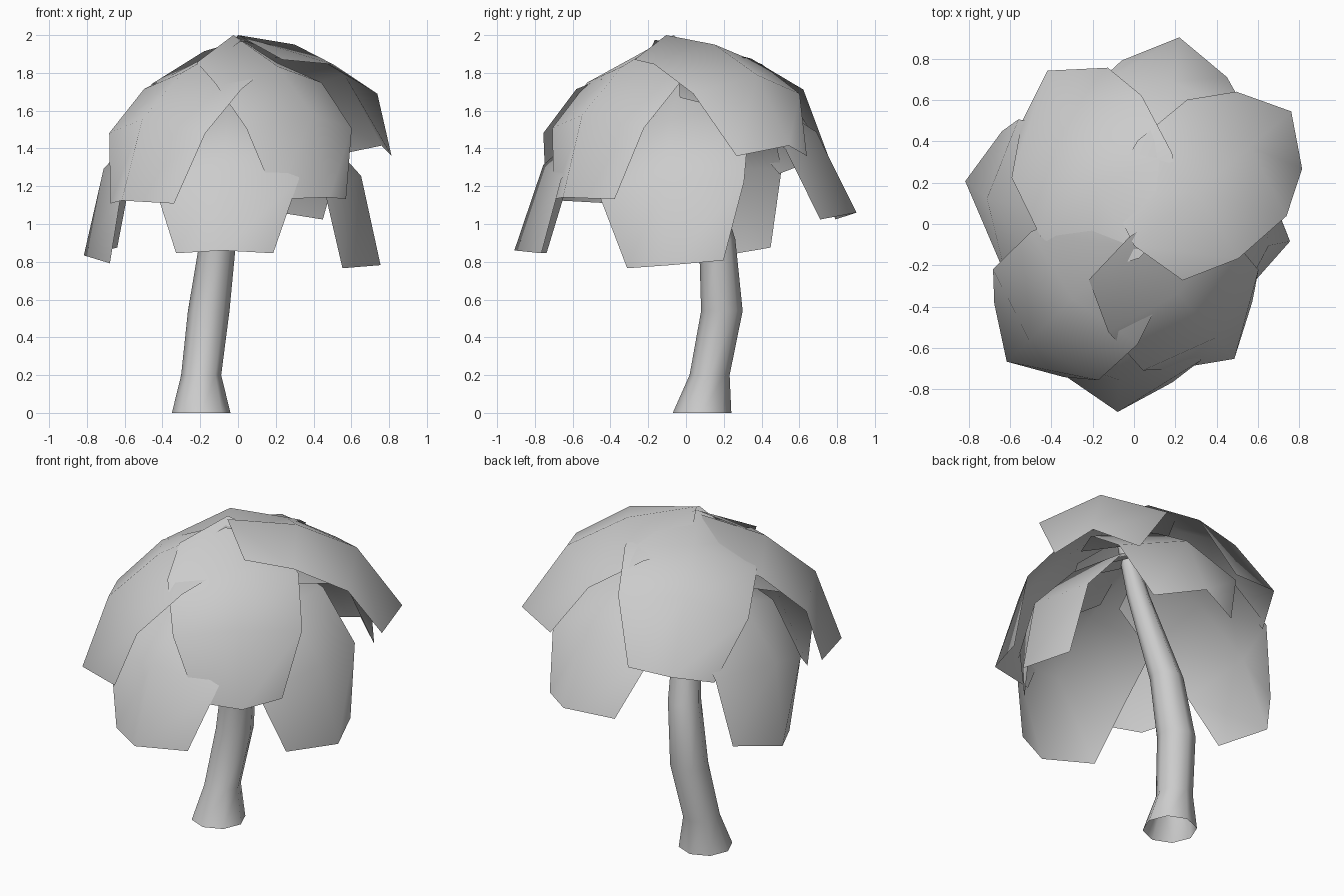
import bpy
import bmesh
import math
from mathutils import Matrix, Vector

cube = bpy.data.objects.get("Cube")
if cube:
    bpy.data.objects.remove(cube)


def make_material(name, colour):
    mat = bpy.data.materials.new(name)
    mat.use_nodes = True
    mat.diffuse_color = colour
    mat.node_tree.nodes["Principled BSDF"].inputs["Base Color"].default_value = colour
    return mat


grey = make_material("light_grey", (0.6, 0.6, 0.6, 1))


def loft(name, rows, closed=False):
    """Skin rows of points into a smooth surface."""
    bm = bmesh.new()
    grid = [[bm.verts.new(p) for p in row] for row in rows]
    for low, high in zip(grid, grid[1:]):
        count = len(low)
        for i in range(count if closed else count - 1):
            j = (i + 1) % count
            bm.faces.new((low[i], low[j], high[j], high[i]))
    for face in bm.faces:
        face.smooth = True
    mesh = bpy.data.meshes.new(name)
    bm.to_mesh(mesh)
    bm.free()
    mesh.materials.append(grey)
    obj = bpy.data.objects.new(name, mesh)
    bpy.context.collection.objects.link(obj)
    return obj


# Trunk: bent, open tube given as centre x, y, z and radius
TRUNK = [(-0.195, 0.085, 0, 0.155), (-0.195, 0.125, 0.2, 0.106),
         (-0.155, 0.19, 0.54, 0.11), (-0.105, 0.165, 0.92, 0.096),
         (-0.025, 0.01, 1.5, 0.065), (0, -0.1, 1.93, 0.04)]
SIDES = 8
rings = []
for x, y, z, r in TRUNK:
    angles = [math.tau * i / SIDES for i in range(SIDES)]
    rings.append([(x + r * math.cos(a), y + r * math.sin(a), z) for a in angles])
loft("trunk", rings, closed=True)

# Leaf outline: midrib reach and height, edge reach and height, half width
LEAF = [(0, 0, 0.07, -0.13, 0.28), (0.395, -0.05, 0.343, -0.155, 0.375),
        (0.74, -0.21, 0.654, -0.31, 0.37), (1.0, -0.585, 0.86, -0.64, 0.245)]


def leaf(name, base, yaw, pitch, roll=0, size=1):
    turn = (Matrix.Translation(base)
            @ Matrix.Rotation(math.radians(yaw), 4, "Z")
            @ Matrix.Rotation(math.radians(pitch), 4, "Y")
            @ Matrix.Rotation(math.radians(roll), 4, "X")
            @ Matrix.Scale(size, 4))
    rows = []
    for mx, mz, ex, ez, w in LEAF:
        row = [(ex, w, ez), (mx, 0, mz), (ex, -w, ez)]
        rows.append([turn @ Vector(p) for p in row])
    loft(name, rows)


# Upper leaves
leaf("upper_leaf_back_left", (0, -0.105, 2.0), 40.5, 0)
leaf("upper_leaf_back_right", (0.025, -0.165, 1.975), 122, 1.5, -10, 1.02)
leaf("upper_leaf_front_right", (-0.03, -0.11, 1.955), 223.5, 15.5)
leaf("upper_leaf_front_left", (-0.025, -0.065, 2.0), -49, 17.5)

# Lower, steeper leaves
leaf("lower_leaf_front", (-0.035, -0.07, 1.74), -93, 16, 0, 1.05)
leaf("lower_leaf_left", (0.02, -0.035, 1.765), -8, 23, 5, 1.06)
leaf("lower_leaf_right", (-0.075, -0.005, 1.775), 172, 21, -10, 1.05)
leaf("lower_leaf_back", (0.07, -0.04, 1.815), 81, 8, 0, 1.05)
